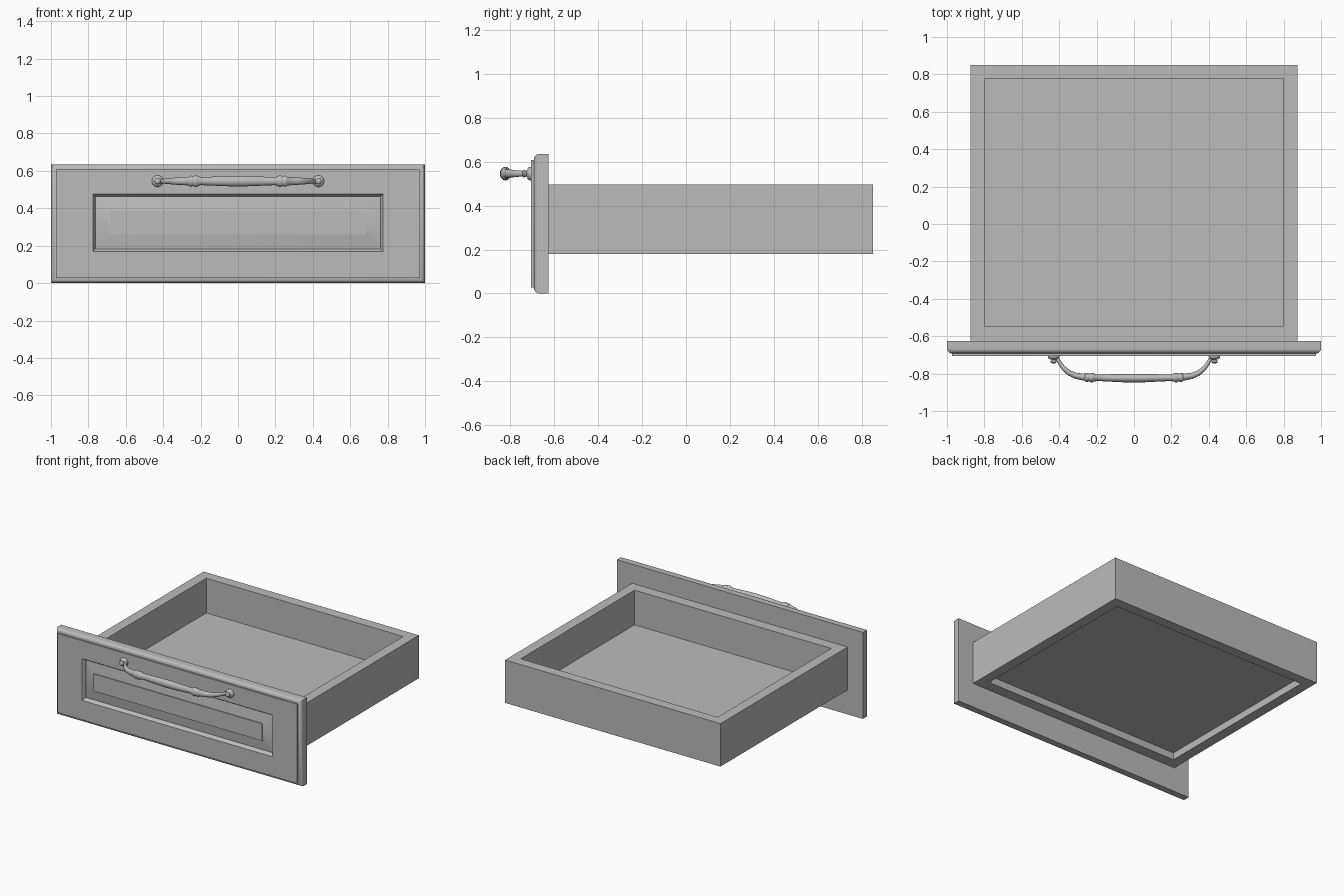
import bpy, bmesh, math
from mathutils import Vector

old = bpy.data.objects.get("Cube")
if old:
    bpy.data.objects.remove(old, do_unlink=True)

grey = bpy.data.materials.new("plain_grey")
grey.use_nodes = True
COLOUR = (0.5, 0.5, 0.5, 1)
grey.diffuse_color = COLOUR
grey.node_tree.nodes["Principled BSDF"].inputs["Base Color"].default_value = COLOUR


def finish(name, bm, smooth=None):
    bmesh.ops.recalc_face_normals(bm, faces=bm.faces)
    mesh = bpy.data.meshes.new(name)
    bm.to_mesh(mesh)
    bm.free()
    mesh.materials.append(grey)
    obj = bpy.data.objects.new(name, mesh)
    bpy.context.collection.objects.link(obj)
    if smooth:
        bpy.ops.object.select_all(action='DESELECT')
        obj.select_set(True)
        bpy.context.view_layer.objects.active = obj
        bpy.ops.object.shade_smooth_by_angle(angle=math.radians(smooth))
    return obj


def skin(bm, loops, cap_start=True, cap_end=True, closed=False):
    """Bridge equal-length loops of points into a surface."""
    rings = [[bm.verts.new(p) for p in loop] for loop in loops]
    n = len(rings[0])
    pairs = list(zip(rings, rings[1:]))
    if closed:
        pairs.append((rings[-1], rings[0]))
    for a, b in pairs:
        for i in range(n):
            j = (i + 1) % n
            bm.faces.new((a[i], a[j], b[j], b[i]))
    if cap_start:
        bm.faces.new(rings[0])
    if cap_end:
        bm.faces.new(rings[-1])


def flat_rect(x, y0, y1, z):
    return [(-x, y0, z), (x, y0, z), (x, y1, z), (-x, y1, z)]


def upright_rect(x, z0, z1, inset, y):
    x, z0, z1 = x - inset, z0 + inset, z1 - inset
    return [(-x, y, z0), (x, y, z0), (x, y, z1), (-x, y, z1)]


# Four drawer walls as one rectangular tube
bm = bmesh.new()
outer, inner = (0.875, -0.626, 0.85), (0.8, -0.545, 0.775)
low, high = 0.18, 0.495
skin(bm, [flat_rect(*outer, low), flat_rect(*outer, high),
          flat_rect(*inner, high), flat_rect(*inner, low)],
     cap_start=False, cap_end=False, closed=True)
finish("drawer_walls", bm)

# Drawer floor, raised above the lower rim
bm = bmesh.new()
skin(bm, [flat_rect(*inner, 0.232), flat_rect(*inner, 0.24)])
finish("drawer_floor", bm)

# Front board: rounded rim, stepped face, moulded recess and raised field
bm = bmesh.new()
board = (1.0, 0.0, 0.635)
panel = (0.775, 0.17, 0.476)
loops = [upright_rect(*board, 0, -0.625)]
for i in range(7):
    a = i / 6 * math.pi / 2
    loops.append(upright_rect(*board, 0.027 * (1 - math.cos(a)), -0.665 - 0.027 * math.sin(a)))
loops.append(upright_rect(*board, 0.027, -0.705))
for inset, y in ((0, -0.705), (0.003, -0.698), (0.008, -0.693), (0.012, -0.684),
                 (0.012, -0.672), (0.09, -0.692), (0.09, -0.699)):
    loops.append(upright_rect(*panel, inset, y))
skin(bm, loops)
finish("drawer_front", bm, 35)


# Handle bar: half profile of (x, y, radius), mirrored and swept
HANDLE_Z = 0.545
half = [(-0.425, -0.712, 0.010), (-0.408, -0.722, 0.012), (-0.395, -0.745, 0.013),
        (-0.375, -0.772, 0.015), (-0.345, -0.797, 0.018), (-0.31, -0.812, 0.020),
        (-0.263, -0.819, 0.023), (-0.259, -0.820, 0.028), (-0.250, -0.820, 0.030),
        (-0.242, -0.820, 0.026), (-0.238, -0.820, 0.026), (-0.230, -0.821, 0.031),
        (-0.220, -0.821, 0.031), (-0.212, -0.821, 0.026), (-0.207, -0.822, 0.025),
        (-0.200, -0.822, 0.021), (-0.13, -0.823, 0.024), (-0.06, -0.824, 0.027)]
path = half + [(0, -0.824, 0.028)] + [(-x, y, r) for x, y, r in reversed(half)]
SIDES = 20
loops = []
for i, (x, y, r) in enumerate(path):
    before, after = path[max(i - 1, 0)], path[min(i + 1, len(path) - 1)]
    along = Vector((after[0] - before[0], after[1] - before[1], 0)).normalized()
    across = Vector((-along.y, along.x, 0))
    centre = Vector((x, y, HANDLE_Z))
    loops.append([centre + across * (0.82 * r * math.cos(t)) + Vector((0, 0, r * math.sin(t)))
                  for t in (k * math.tau / SIDES for k in range(SIDES))])
bm = bmesh.new()
skin(bm, loops)
finish("handle_bar", bm, 40)

# Turned mounts with a small knob at each end of the handle
mount = [(0.031, -0.703), (0.031, -0.711), (0.027, -0.718), (0.018, -0.722),
         (0.012, -0.726), (0.016, -0.731), (0.017, -0.737), (0.013, -0.743), (0.005, -0.746)]
for side, cx in (("right", -0.43), ("left", 0.43)):
    bm = bmesh.new()
    skin(bm, [[(cx + r * math.cos(t), y, HANDLE_Z + r * math.sin(t))
               for t in (k * math.tau / SIDES for k in range(SIDES))] for r, y in mount])
    finish(side + "_handle_mount", bm, 40)
